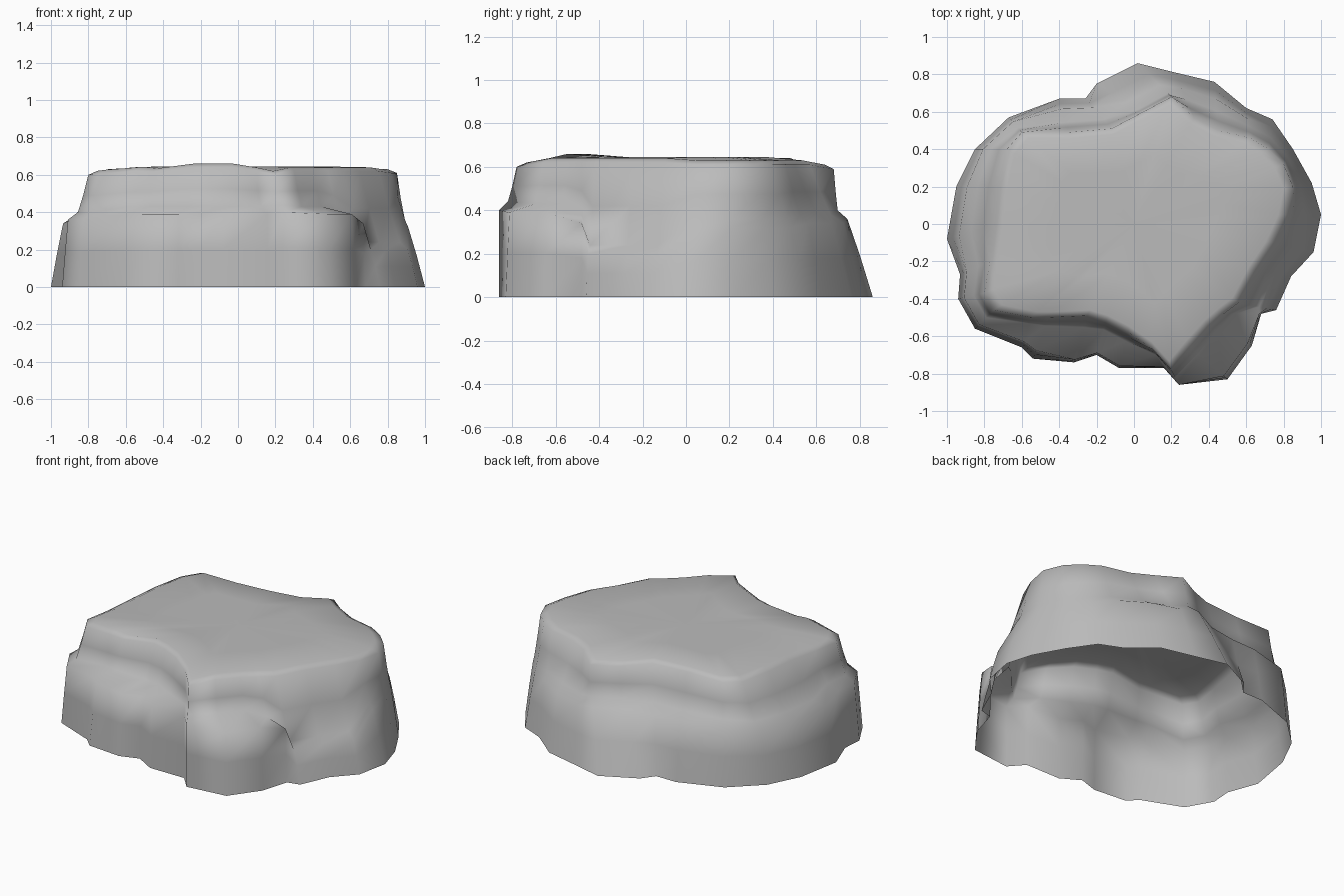
import bpy, bmesh
from mathutils import Vector

cube = bpy.data.objects.get("Cube")
if cube:
    bpy.data.objects.remove(cube, do_unlink=True)

# Foot outline on the ground, counter-clockwise from the front spur
foot = [(.24, -.86), (.5, -.83), (.63, -.65), (.68, -.48), (.76, -.46), (.84, -.28),
        (.96, -.15), (1, .05), (.95, .22), (.85, .4), (.74, .56), (.6, .62), (.43, .76),
        (.22, .81), (.02, .86), (-.2, .75), (-.26, .67), (-.4, .67), (-.67, .57),
        (-.85, .4), (-.95, .2), (-1, -.08), (-.93, -.27), (-.94, -.4), (-.85, -.56),
        (-.6, -.66), (-.54, -.72), (-.32, -.74), (-.2, -.7), (-.08, -.77), (.16, -.77)]

# Matching outline of the upper rim
rim = [(.2, -.78), (.3, -.66), (.4, -.55), (.48, -.48), (.56, -.42), (.65, -.25),
       (.75, -.1), (.82, .05), (.85, .2), (.8, .32), (.72, .4), (.62, .46), (.45, .5),
       (.32, .57), (.2, .68), (.05, .6), (-.12, .51), (-.35, .49), (-.6, .49),
       (-.68, .4), (-.72, .2), (-.74, 0), (-.77, -.2), (-.8, -.37), (-.75, -.46),
       (-.55, -.5), (-.46, -.5), (-.25, -.49), (-.15, -.52), (-.03, -.58), (.1, -.67)]

# Runs of columns sharing a ledge: count, height, outer and inner reach, rim height
ledge_runs = [(1, .42, 0, .5, .6), (2, .41, .1, .8, .62), (1, .36, .05, .7, .62),
              (3, .22, .25, .45, .62), (4, .34, .5, .6, .61), (3, .36, .35, .6, .61),
              (2, .38, .65, .9, .59), (3, .38, .3, .7, .62), (3, .36, .25, .5, .61),
              (3, .38, .22, .6, .6), (2, .41, .2, .8, .61), (3, .41, .06, .75, .64),
              (1, .41, .06, .7, .62)]
ledges = [run[1:] for run in ledge_runs for _ in range(run[0])]


def build_rock():
    """Loft the wall rings and close the top, leaving the underside open."""
    columns = []
    for index, (low, high) in enumerate(zip(foot, rim)):
        height, outer, inner, top = ledges[min(index, len(ledges) - 1)]
        low, high = Vector(low), Vector(high)

        def at(reach, z):
            return (*low.lerp(high, reach), z)

        columns.append([
            at(0, 0),
            at(outer * .5, height * .5),
            at(outer, height - .02),
            at(inner, height + .02),
            at((inner + 1) / 2, (height + top) / 2),
            at(1, top),
            (*(high * .94), top + .02),
            (*(high * .55), .645),
        ])

    bm = bmesh.new()
    grid = [[bm.verts.new(point) for point in column] for column in columns]
    crown = bm.verts.new((0, 0, .64))
    for index, column in enumerate(grid):
        following = grid[(index + 1) % len(grid)]
        for level in range(len(column) - 1):
            bm.faces.new((column[level], following[level],
                          following[level + 1], column[level + 1]))
        bm.faces.new((column[-1], following[-1], crown))

    # Raised knob on the front right of the top
    knob = Vector((-.58, -.42, .64))
    for vert in bm.verts:
        distance = (vert.co - knob).length
        if vert.co.z > .6 and distance < .2:
            vert.co.z += .02 * (1 - distance / .2)

    mesh = bpy.data.meshes.new("rock")
    bm.to_mesh(mesh)
    bm.free()
    return mesh


# Plain grey stone
stone = bpy.data.materials.new("grey stone")
stone.use_nodes = True
grey = (.5, .5, .5, 1)
stone.diffuse_color = grey
stone.node_tree.nodes["Principled BSDF"].inputs["Base Color"].default_value = grey

rock = bpy.data.objects.new("rock", build_rock())
bpy.context.collection.objects.link(rock)
rock.data.materials.append(stone)
for polygon in rock.data.polygons:
    polygon.use_smooth = True
